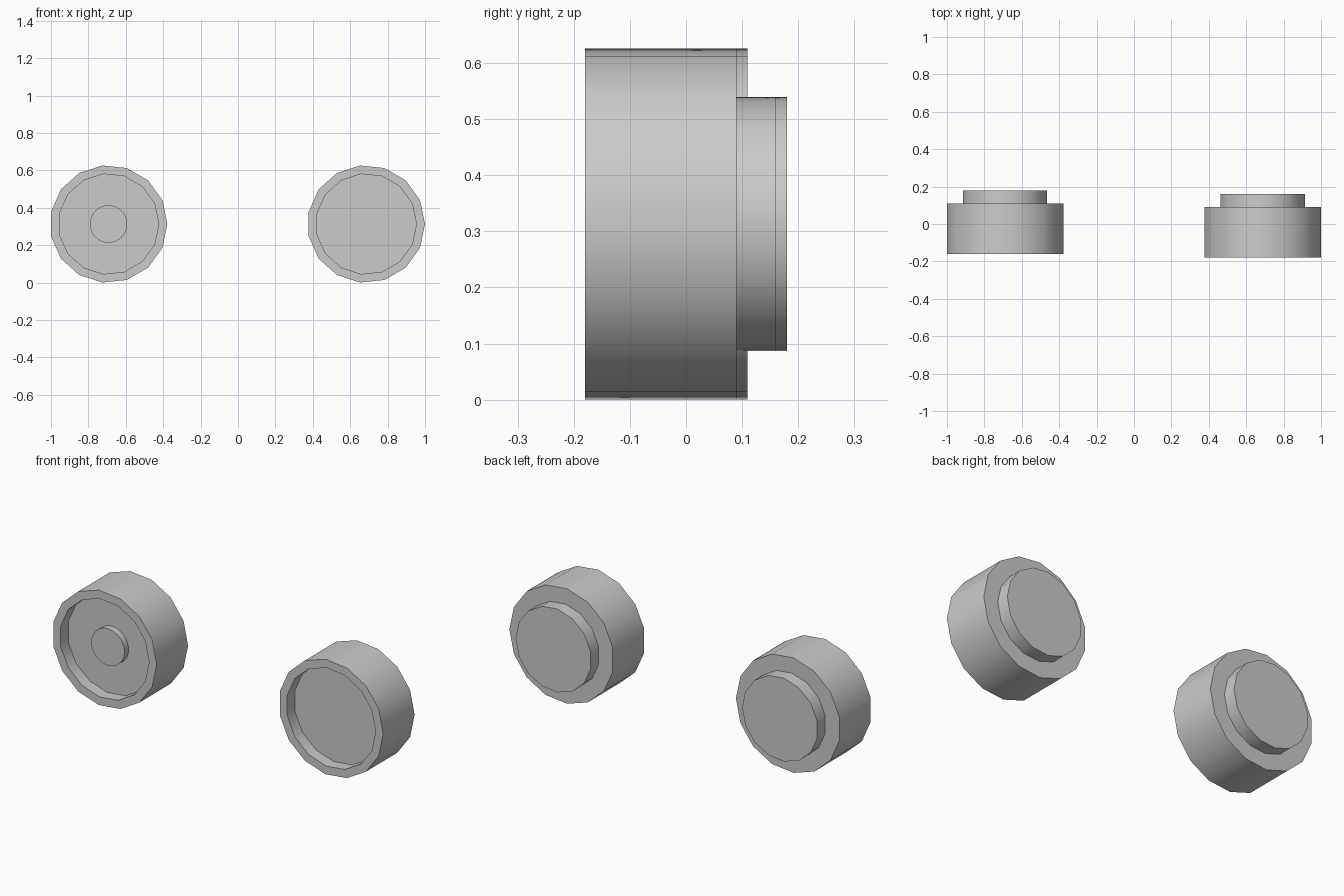
import bpy, bmesh
from math import cos, sin, tau, radians

if "Cube" in bpy.data.objects:
    bpy.data.objects.remove(bpy.data.objects["Cube"])

CENTRE_Z = 0.313


def turned(name, cx, profile, sides):
    """Turn a (radius, y) profile about a front-to-back axis and cap both ends."""
    bm = bmesh.new()
    rings = [[bm.verts.new((r * cos(tau * i / sides), y, r * sin(tau * i / sides)))
              for i in range(sides)] for r, y in profile]
    for a, b in zip(rings, rings[1:]):
        for i in range(sides):
            j = (i + 1) % sides
            bm.faces.new((a[i], a[j], b[j], b[i]))
    bm.faces.new(rings[0])
    bm.faces.new(rings[-1])
    bmesh.ops.recalc_face_normals(bm, faces=bm.faces)
    mesh = bpy.data.meshes.new(name)
    bm.to_mesh(mesh)
    bm.free()
    obj = bpy.data.objects.new(name, mesh)
    bpy.context.collection.objects.link(obj)
    obj.location = (cx, 0, CENTRE_Z)
    bpy.ops.object.select_all(action='DESELECT')
    obj.select_set(True)
    bpy.context.view_layer.objects.active = obj
    bpy.ops.object.shade_smooth_by_angle(angle=radians(30))
    return obj


def housing(name, cx, front):
    """Recessed front, outer wall and stepped back boss in one profile."""
    back = front + 0.27
    return turned(name, cx, [
        (0.269, front + 0.065), (0.269, front),   # recess
        (0.3145, front), (0.3145, back),          # rim and outer wall
        (0.228, back), (0.228, back + 0.07),      # back boss
    ], 15)


# two round housings, the right one set slightly forward
housing("left_housing", -0.692, -0.16)
housing("right_housing", 0.6855, -0.18)

# small button on the left recess floor
turned("left_button", -0.692, [(0.1, -0.13), (0.1, -0.09)], 32)
